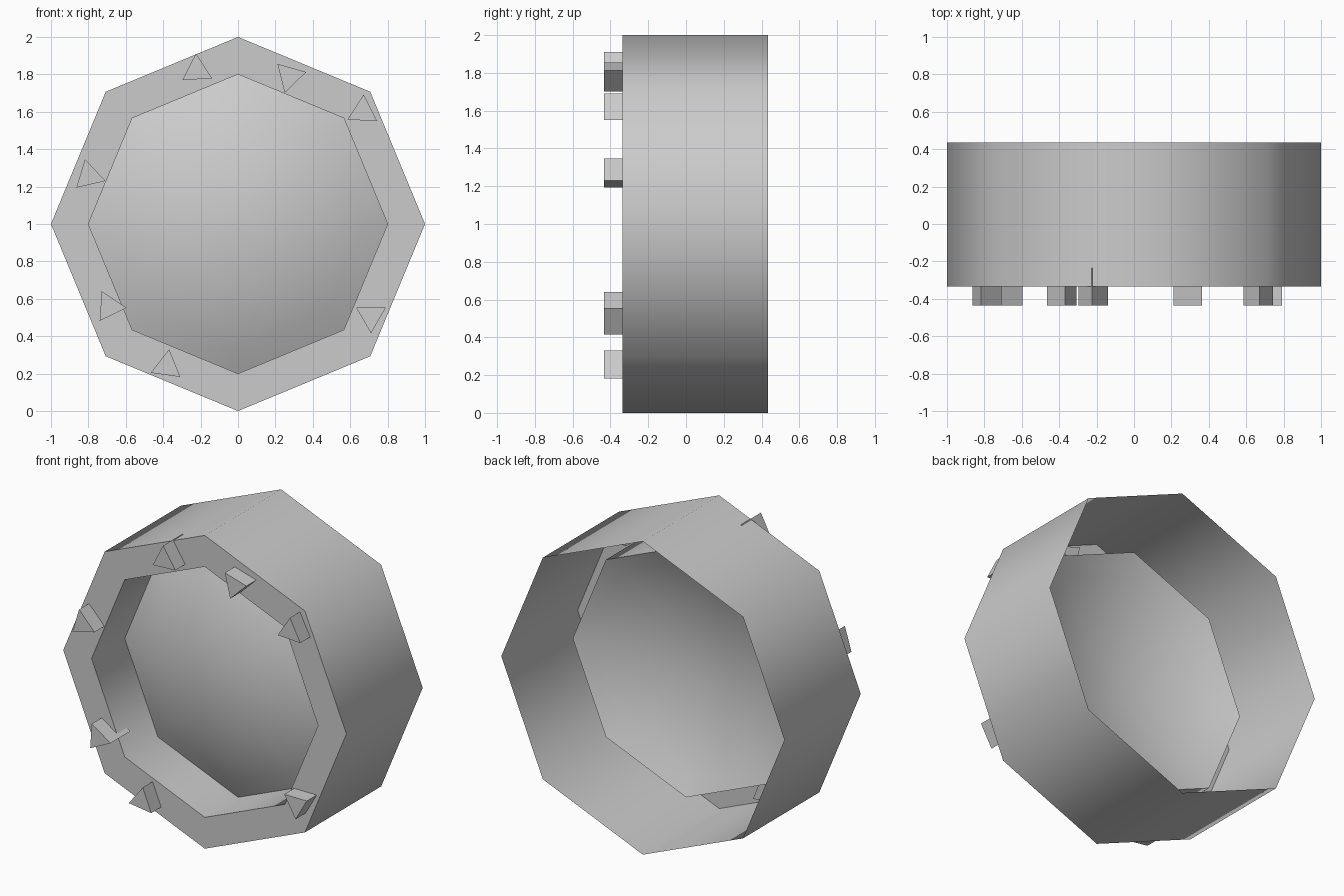
import bpy, bmesh
from math import sin, cos, radians

cube = bpy.data.objects.get("Cube")
if cube:
    bpy.data.objects.remove(cube)

grey = bpy.data.materials.new("plain_grey")
grey.use_nodes = True
colour = (0.6, 0.6, 0.6, 1)
grey.diffuse_color = colour
grey.node_tree.nodes["Principled BSDF"].inputs["Base Color"].default_value = colour


def lathe(name, profile, sides, centre, start=0, smooth_angle=0):
    """Turn a (radius, y) profile about the y axis, with few sides."""
    bm = bmesh.new()
    rings = []
    for i in range(sides):
        a = radians(start + 360 * i / sides)
        rings.append([bm.verts.new((r * cos(a), y, r * sin(a))) for r, y in profile])
    for i in range(sides):
        here, after = rings[i], rings[(i + 1) % sides]
        for j in range(len(profile) - 1):
            bm.faces.new((here[j], after[j], after[j + 1], here[j + 1]))
    bmesh.ops.remove_doubles(bm, verts=bm.verts, dist=0.0001)
    mesh = bpy.data.meshes.new(name)
    bm.to_mesh(mesh)
    bm.free()
    mesh.materials.append(grey)
    obj = bpy.data.objects.new(name, mesh)
    obj.location = centre
    bpy.context.collection.objects.link(obj)
    if smooth_angle:
        bpy.ops.object.select_all(action="DESELECT")
        obj.select_set(True)
        bpy.context.view_layer.objects.active = obj
        bpy.ops.object.shade_smooth_by_angle(angle=radians(smooth_angle))
    return obj


FRONT, BACK = -0.335, 0.435
OUTER, INNER = 1.0, 0.8

# Open-backed drum: outer wall, front ring and inner tube
lathe("drum", [(OUTER, BACK), (OUTER, FRONT), (INNER, FRONT), (INNER, 0)],
      8, (0, 0, 1), smooth_angle=60)

# Shallow dome closing the inner tube
slope = 28
sphere = INNER / sin(radians(slope))
steps = 6
dome = []
for k in range(steps, -1, -1):
    a = radians(slope * k / steps)
    dome.append((sphere * sin(a), sphere * (cos(radians(slope)) - cos(a))))
lathe("dome", dome, 8, (0, 0, 1), smooth_angle=60)

# Triangular studs set through the front ring: x, z, turn
studs = [(-0.22, 1.82, 93), (0.275, 1.79, 14), (0.667, 1.60, 87),
         (-0.797, 1.257, 103), (-0.688, 0.558, -4), (0.711, 0.508, -90),
         (-0.381, 0.239, 82)]
for n, (x, z, turn) in enumerate(studs, 1):
    lathe(f"stud_{n}", [(0, 0.1), (0.092, 0.1), (0.092, -0.1), (0, -0.1)],
          3, (x, FRONT, z), start=turn)
